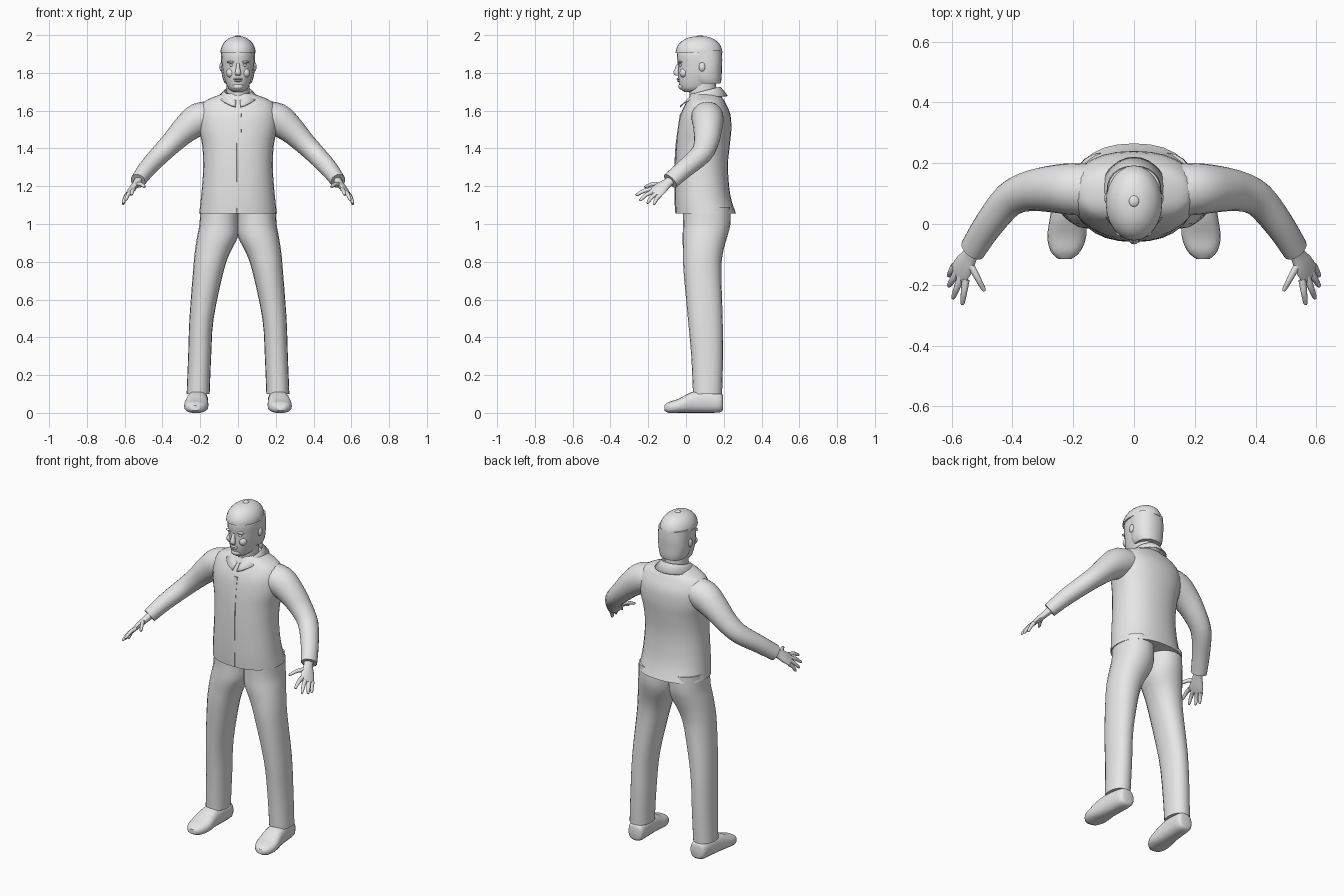
import bpy, bmesh, math
from mathutils import Vector

if "Cube" in bpy.data.objects:
    bpy.data.objects.remove(bpy.data.objects["Cube"], do_unlink=True)

X, Y, Z = Vector((1, 0, 0)), Vector((0, 1, 0)), Vector((0, 0, 1))
parts = []

grey = bpy.data.materials.new("plain_grey")
grey.use_nodes = True
COLOUR = (0.8, 0.8, 0.8, 1)
grey.diffuse_color = COLOUR
grey.node_tree.nodes["Principled BSDF"].inputs["Base Color"].default_value = COLOUR


def finish(name, bm, mirror=False):
    bmesh.ops.recalc_face_normals(bm, faces=bm.faces[:])
    mesh = bpy.data.meshes.new(name)
    bm.to_mesh(mesh)
    bm.free()
    mesh.materials.append(grey)
    ob = bpy.data.objects.new(name, mesh)
    bpy.context.collection.objects.link(ob)
    if mirror:
        mod = ob.modifiers.new("both_sides", "MIRROR")
        mod.use_mirror_merge = False
    parts.append(ob)
    return ob


def smooth_rings(rings, steps):
    """Catmull-Rom interpolation between cross-sections."""
    out = []
    last = len(rings) - 1
    for i in range(last):
        quad = [rings[max(0, min(last, i + k))] for k in (-1, 0, 1, 2)]
        for s in range(steps):
            t = s / steps
            out.append([0.5 * (2 * b + (c - a) * t + (2 * a - 5 * b + 4 * c - d) * t ** 2
                               + (3 * b - a - 3 * c + d) * t ** 3) for a, b, c, d in zip(*quad)])
    return out + [list(rings[-1])]


def loft(name, rings, axis=None, hint=X, sides=20, power=2, steps=3, mirror=False):
    """Skin rings of (x, y, z, half width along hint, half depth)."""
    rings = smooth_rings(rings, steps)
    centres = [Vector(r[:3]) for r in rings]
    bm = bmesh.new()
    loops = []
    for i, r in enumerate(rings):
        t = axis or (centres[min(i + 1, len(rings) - 1)] - centres[max(i - 1, 0)]).normalized()
        u = (hint - t * hint.dot(t)).normalized()
        v = t.cross(u)
        loop = []
        for k in range(sides):
            ang = 2 * math.pi * k / sides
            c, s = math.cos(ang), math.sin(ang)
            p = u * math.copysign(abs(c) ** (2 / power), c) * r[3]
            q = v * math.copysign(abs(s) ** (2 / power), s) * r[4]
            loop.append(bm.verts.new(centres[i] + p + q))
        loops.append(loop)
    for a, b in zip(loops, loops[1:]):
        for k in range(sides):
            n = (k + 1) % sides
            bm.faces.new((a[k], a[n], b[n], b[k]))
    bm.faces.new(loops[0])
    bm.faces.new(loops[-1])
    return finish(name, bm, mirror)


def ball(name, loc, size, mirror=False):
    bm = bmesh.new()
    bmesh.ops.create_uvsphere(bm, u_segments=14, v_segments=8, radius=1)
    bmesh.ops.scale(bm, vec=size, verts=bm.verts)
    bmesh.ops.translate(bm, vec=loc, verts=bm.verts)
    return finish(name, bm, mirror)


# Jacket body and front placket
loft("jacket", [
    (0, .105, 1.055, .206, .16), (0, .088, 1.15, .195, .147), (0, .082, 1.3, .184, .14),
    (0, .09, 1.42, .19, .142), (0, .098, 1.5, .207, .142), (0, .103, 1.58, .21, .132),
    (0, .104, 1.64, .188, .105), (0, .103, 1.668, .14, .09), (0, .1, 1.69, .08, .075)],
    axis=Z, sides=28, power=2.25)
loft("placket", [
    (.006, -.052, 1.06, .014, .006), (.006, -.055, 1.15, .014, .006), (.006, -.055, 1.3, .014, .006),
    (.006, -.049, 1.42, .014, .006), (.006, -.026, 1.585, .012, .006)], axis=Z, sides=8, power=4)

# Sleeves
loft("sleeves", [
    (.12, .11, 1.575, .085, .075), (.205, .115, 1.555, .085, .087), (.28, .115, 1.5, .076, .073),
    (.345, .108, 1.435, .066, .06), (.41, .08, 1.37, .058, .053), (.48, -.005, 1.295, .05, .047),
    (.53, -.083, 1.228, .047, .04)], hint=Y, mirror=True)

# Folded shirt collar with an open front
bm = bmesh.new()
rows = []
COUNT = 28
for i in range(COUNT + 1):
    t = .12 + (2 * math.pi - .24) * i / COUNT
    c, s = math.cos(t), math.sin(t)
    point = max(0, c) ** 4
    rows.append([bm.verts.new(p) for p in (
        (s * .066, .093 - c * .08, 1.655 - c * .02),
        (s * .074, .093 - c * .09, 1.705 - c * .022 - point * .03),
        (s * .112, .093 - c * .128, 1.668 - c * .012 - point * .035))])
for a, b in zip(rows, rows[1:]):
    for k in range(2):
        bm.faces.new((a[k], b[k], b[k + 1], a[k + 1]))
collar = finish("collar", bm)
collar.modifiers.new("cloth", "SOLIDIFY").thickness = .006

# Trousers and shoes
loft("trouser_legs", [
    (.1, .11, 1.09, .1, .125), (.1, .11, 1.0, .104, .125), (.109, .1, .93, .108, .118),
    (.135, .09, .85, .094, .106), (.157, .087, .75, .081, .1), (.193, .102, .5, .064, .092),
    (.203, .112, .3, .061, .084), (.211, .114, .1, .061, .077)], axis=Z, power=2.2, mirror=True)
loft("shoes", [
    (.205, .196, .055, .03, .035), (.207, .18, .055, .048, .052), (.212, .1, .06, .053, .06),
    (.217, .03, .055, .058, .055), (.221, -.04, .037, .064, .037), (.225, -.09, .029, .049, .029),
    (.227, -.115, .026, .022, .014)], axis=Y, power=2.5, mirror=True)

# Hands
across = Vector((-.042, -.06, .035))
loft("palms", [
    (.52, -.068, 1.24, .027, .023), (.537, -.1, 1.216, .028, .019), (.557, -.133, 1.19, .04, .017),
    (.576, -.163, 1.165, .041, .012), (.581, -.17, 1.158, .032, .008)],
    hint=across, sides=14, mirror=True)
fingers = {
    "index_fingers": ((.553, -.183, 1.183), (.565, -.266, 1.153)),
    "middle_fingers": ((.568, -.172, 1.172), (.596, -.246, 1.125)),
    "ring_fingers": ((.581, -.157, 1.16), (.61, -.206, 1.11)),
    "little_fingers": ((.59, -.138, 1.153), (.61, -.172, 1.103)),
    "thumbs": ((.54, -.13, 1.21), (.491, -.221, 1.198))}
for name, (base, tip) in fingers.items():
    base, tip = Vector(base), Vector(tip)
    bend = base.lerp(tip, .5) + Z * .007
    loft(name, [(*base, .013, .012), (*bend, .011, .01), (*base.lerp(tip, .88), .008, .008),
                (*tip, .004, .004)], hint=across, sides=10, mirror=True)

# Neck and head
loft("neck", [(0, .1, 1.63, .066, .078), (0, .09, 1.69, .06, .072), (0, .085, 1.76, .06, .075)], axis=Z)
loft("head", [
    (0, .035, 1.7, .028, .045), (0, .05, 1.718, .052, .08), (0, .062, 1.76, .069, .102),
    (0, .069, 1.8, .079, .111), (0, .071, 1.84, .084, .113), (0, .07, 1.9, .086, .118),
    (0, .07, 1.95, .07, .1)], axis=Z, sides=24)
loft("hair", [
    (0, .115, 1.745, .07, .068), (0, .11, 1.77, .081, .078), (0, .107, 1.82, .089, .083),
    (0, .105, 1.87, .09, .087), (0, .1, 1.92, .088, .089)], axis=Z, sides=24, power=2.3)

# Cap
loft("cap", [
    (0, .069, 1.905, .093, .124), (0, .069, 1.93, .09, .12), (0, .07, 1.96, .075, .102),
    (0, .071, 1.982, .05, .07), (0, .073, 1.992, .025, .036), (0, .074, 1.994, .008, .01)],
    axis=Z, sides=24)
ball("cap_button", (0, .075, 1.99), (.018, .02, .01))

# Face
loft("nose", [
    (0, -.04, 1.85, .008, .006), (0, -.046, 1.825, .011, .012), (0, -.051, 1.8, .016, .016),
    (0, -.045, 1.786, .014, .01)], axis=Z, sides=12)
ball("brows", (.034, -.03, 1.857), (.025, .013, .007), True)
ball("eyes", (.033, -.027, 1.84), (.013, .009, .007), True)
ball("cheeks", (.04, -.012, 1.8), (.024, .022, .025), True)
ball("upper_lip", (0, -.037, 1.768), (.025, .013, .006))
ball("lower_lip", (0, -.036, 1.758), (.021, .012, .006))
ball("chin", (0, -.02, 1.728), (.03, .02, .018))
ball("ears", (.089, .085, 1.832), (.009, .017, .024), True)

# Smooth shading with sharp creases kept
bpy.ops.object.select_all(action="DESELECT")
for ob in parts:
    ob.select_set(True)
bpy.context.view_layer.objects.active = parts[0]
bpy.ops.object.shade_smooth_by_angle(angle=math.radians(45))
